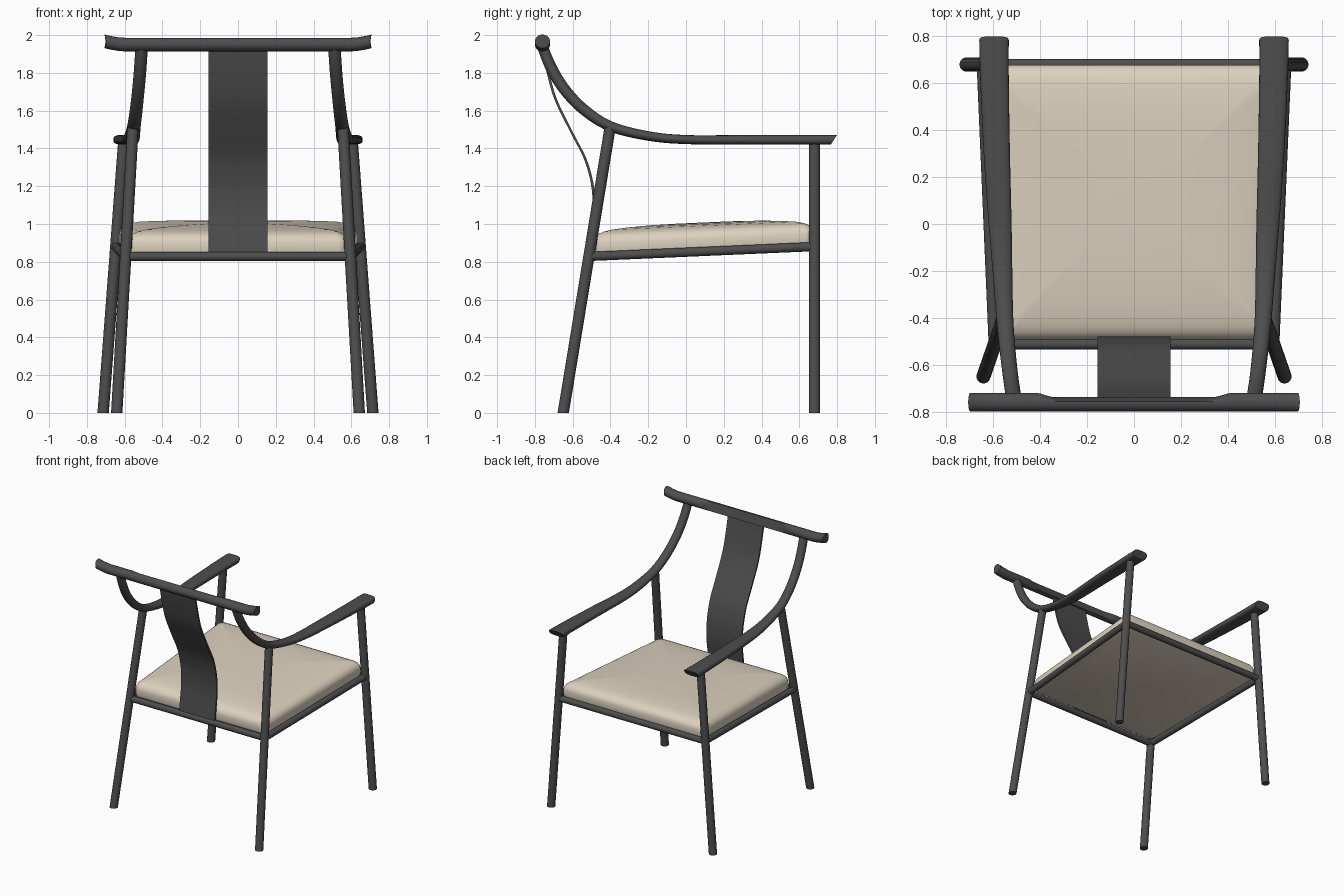
import bpy, bmesh, math
from mathutils import Vector

if "Cube" in bpy.data.objects:
    bpy.data.objects.remove(bpy.data.objects["Cube"])


def material(name, color):
    m = bpy.data.materials.new(name)
    m.diffuse_color = (*color, 1)
    m.use_nodes = True
    m.node_tree.nodes["Principled BSDF"].inputs["Base Color"].default_value = m.diffuse_color
    return m


DARK = material("dark_wood", (0.075, 0.075, 0.075))
CREAM = material("cream_fabric", (0.72, 0.64, 0.52))


def loft(name, rings, mat, angle=40):
    """Skin a list of equal-length closed rings and cap both ends."""
    bm = bmesh.new()
    rows = [[bm.verts.new(p) for p in r] for r in rings]
    n = len(rows[0])
    for a, b in zip(rows, rows[1:]):
        for i in range(n):
            j = (i + 1) % n
            bm.faces.new((a[i], a[j], b[j], b[i]))
    bm.faces.new(rows[0])
    bm.faces.new(rows[-1])
    bmesh.ops.recalc_face_normals(bm, faces=bm.faces)
    me = bpy.data.meshes.new(name)
    bm.to_mesh(me)
    bm.free()
    ob = bpy.data.objects.new(name, me)
    bpy.context.collection.objects.link(ob)
    me.materials.append(mat)
    bpy.ops.object.select_all(action='DESELECT')
    ob.select_set(True)
    bpy.context.view_layer.objects.active = ob
    bpy.ops.object.shade_smooth_by_angle(angle=math.radians(angle))
    return ob


def spline(keys, steps=6):
    """Catmull-Rom through tuples of any length."""
    k = [keys[0]] + keys + [keys[-1]]
    out = []
    for p0, p1, p2, p3 in zip(k, k[1:], k[2:], k[3:]):
        for s in range(steps):
            t = s / steps
            out.append([0.5 * (2 * b + (c - a) * t + (2 * a - 5 * b + 4 * c - d) * t * t
                               + (3 * b - a - 3 * c + d) * t ** 3)
                        for a, b, c, d in zip(p0, p1, p2, p3)])
    return out + [list(keys[-1])]


def superellipse(n, power):
    pts = []
    for i in range(n):
        c, s = math.cos(2 * math.pi * i / n), math.sin(2 * math.pi * i / n)
        pts.append((math.copysign(abs(c) ** (2 / power), c),
                    math.copysign(abs(s) ** (2 / power), s)))
    return pts


CIRCLE = superellipse(24, 2)


def leg(name, a, b, r):
    loft(name, [[(p[0] + r * c, p[1] + r * s, p[2]) for c, s in CIRCLE] for p in (a, b)], DARK)


def rod(name, a, b, r):
    a, b = Vector(a), Vector(b)
    d = (b - a).normalized()
    u = d.cross(Vector((0, 0, 1))).normalized()
    v = u.cross(d)
    loft(name, [[p + u * r * c + v * r * s for c, s in CIRCLE] for p in (a, b)], DARK)


# Armrest sections: x, y, z, half width, half height, squareness power
arm = [(0.597, 0.783, 1.446, 0.063, 0.026, 3.2), (0.595, 0.62, 1.446, 0.061, 0.026, 3.0),
       (0.585, 0.3, 1.446, 0.056, 0.025, 2.7), (0.571, 0.0, 1.447, 0.049, 0.024, 2.4),
       (0.561, -0.2, 1.466, 0.042, 0.025, 2.2), (0.551, -0.4, 1.517, 0.036, 0.027, 2),
       (0.539, -0.54, 1.605, 0.034, 0.029, 2), (0.527, -0.645, 1.715, 0.033, 0.030, 2),
       (0.517, -0.715, 1.83, 0.033, 0.030, 2), (0.510, -0.762, 1.945, 0.033, 0.028, 2)]
path = spline(arm)

for side, s in (("left", -1), ("right", 1)):
    # Splayed legs
    leg("front_leg_" + side, (s * 0.714, 0.68, 0), (s * 0.605, 0.68, 1.435), 0.03)
    leg("back_leg_" + side, (s * 0.642, -0.65, 0), (s * 0.556, -0.402, 1.51), 0.03)
    # Side rail of the seat frame
    rod("side_rail_" + side, (s * 0.596, -0.512, 0.828), (s * 0.647, 0.68, 0.88), 0.024)
    # Armrest sweeping up to the top rail
    rings = []
    for i, (x, y, z, w, h, p) in enumerate(path):
        q0, q1 = path[max(i - 1, 0)], path[min(i + 1, len(path) - 1)]
        dy, dz = q1[1] - q0[1], q1[2] - q0[2]
        L = math.hypot(dy, dz)
        ny, nz = dz / L, -dy / L
        tilt = 0.65 if i == 0 else 0    # slanted front end
        rings.append([(s * (x + w * c), y + ny * h * v + tilt * h * v, z + nz * h * v)
                      for c, v in superellipse(24, p)])
    loft("armrest_" + side, rings, DARK)

# Front and back rails of the seat frame
rod("front_rail", (-0.647, 0.68, 0.88), (0.647, 0.68, 0.88), 0.024)
rod("back_rail", (-0.596, -0.512, 0.828), (0.596, -0.512, 0.828), 0.024)

# Top rail: upturned ends, scooped flat along the middle of the inner side
half = [(0.0, 1.95, 1), (0.31, 1.95, 1), (0.34, 1.95, 0.85), (0.40, 1.95, 0.1), (0.42, 1.95, 0),
        (0.60, 1.95, 0), (0.63, 1.952, 0), (0.665, 1.959, 0), (0.698, 1.967, 0)]
stations = [(-x, z, f) for x, z, f in half[:0:-1]] + half
rings = []
for x, z, flat in stations:
    ring = []
    for c, v in superellipse(32, 2):
        dy, dz = 0.04 * c, 0.036 * v
        limit = 0.013 - 0.3 * dz
        if dy > limit:
            dy += (limit - dy) * flat
        lean = math.copysign(0.25 * dz, x) if abs(x) > 0.65 else 0
        ring.append((x + lean, -0.76 + dy, z + dz))
    rings.append(ring)
loft("top_rail", rings, DARK, 35)

# Curved back splat: y, z along its profile
prof = spline([(-0.514, 0.835), (-0.502, 0.93), (-0.487, 1.05), (-0.489, 1.15), (-0.502, 1.24),
               (-0.537, 1.353), (-0.605, 1.485), (-0.69, 1.66), (-0.735, 1.82), (-0.76, 1.94)])
loft("back_splat", [[(sx * 0.156, y + sy * 0.007, z) for sx, sy in
                     ((-1, -1), (1, -1), (1, 1), (-1, 1))] for y, z in prof], DARK)


# Seat cushion: rounded tapered outline, stacked inwards to a soft crown
def outline(inset, h):
    pts = []
    y0, y1 = -0.493 + inset, 0.678 - inset
    r = max(0.05 - inset * 0.3, 0.015)
    for cx, cy, a0 in ((1, 1, 0), (-1, 1, 90), (-1, -1, 180), (1, -1, 270)):
        for k in range(7):
            a = math.radians(a0 + 15 * k)
            y = (y1 - r if cy > 0 else y0 + r) + r * math.sin(a)
            w = 0.602 + 0.043 * y - inset
            pts.append((cx * (w - r) + r * math.cos(a), y, 0.876 + 0.044 * y + h))
    return pts


layers = [(0.02, -0.022), (0.004, -0.012), (0, 0.0), (0, 0.045), (0.004, 0.062), (0.014, 0.078),
          (0.03, 0.091), (0.055, 0.102), (0.1, 0.111), (0.18, 0.119), (0.3, 0.125), (0.45, 0.128)]
loft("seat_cushion", [outline(i, h) for i, h in layers], CREAM, 50)
